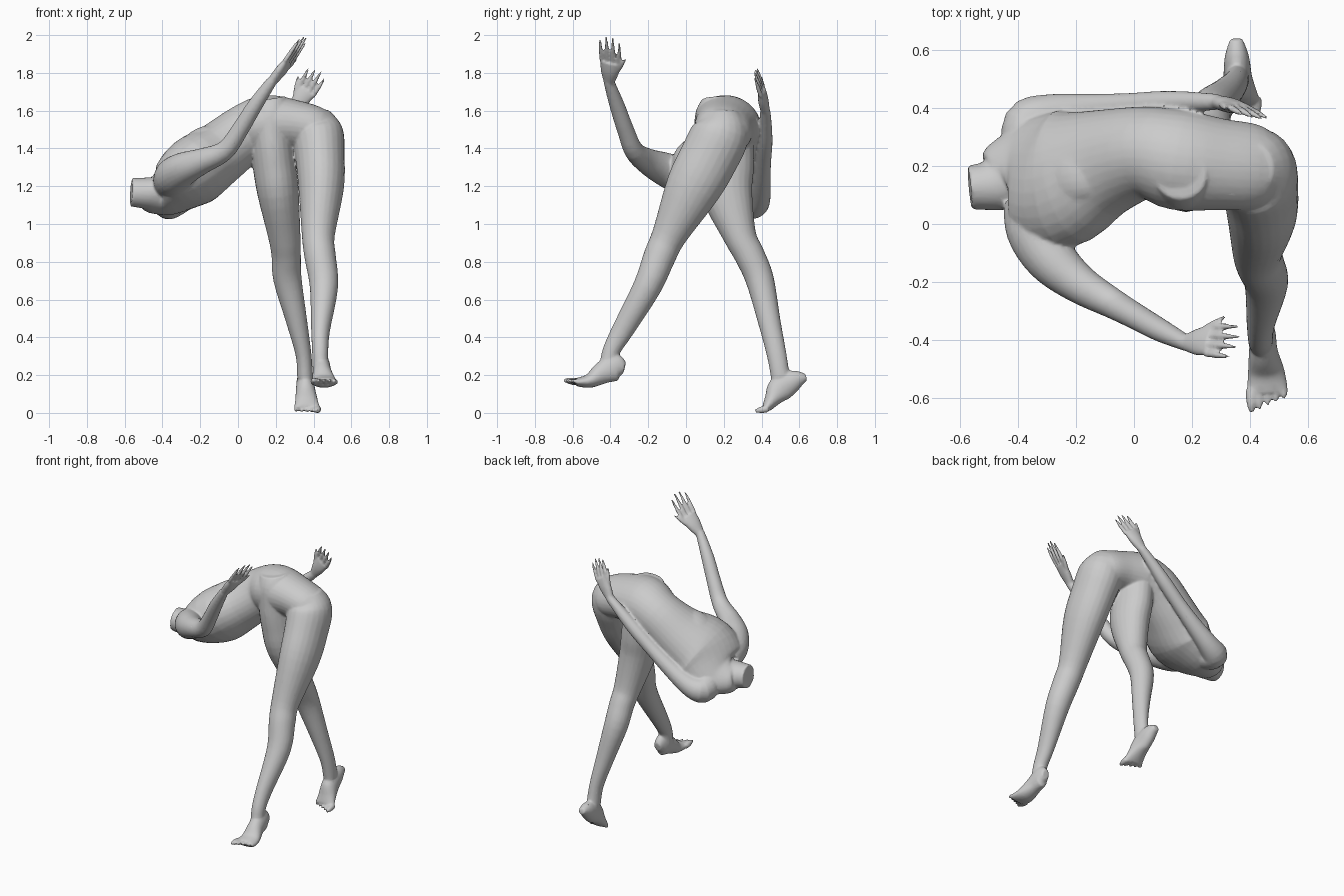
import bpy, bmesh, math
from mathutils import Vector as V

bm = bmesh.new()


def spline(a, b, c, d, t):
    return 0.5 * (2 * b + (c - a) * t + (2 * a - 5 * b + 4 * c - d) * t * t + (3 * b - a - 3 * c + d) * t ** 3)


def loft(stations, wide, sides=24, steps=4):
    """Smooth tube through (x, y, z, half width, half depth) stations."""
    pts = [(V(s[:3]), V((s[3], s[-1], 0))) for s in stations]
    rows, n = [], len(pts)
    for i in range(n - 1):
        q = [pts[min(max(i + k, 0), n - 1)] for k in (-1, 0, 1, 2)]
        for j in range(steps):
            rows.append([spline(*[p[m] for p in q], j / steps) for m in (0, 1)])
    rows.append(pts[-1])
    rings = []
    for i, (c, r) in enumerate(rows):
        tan = (rows[min(i + 1, len(rows) - 1)][0] - rows[max(i - 1, 0)][0]).normalized()
        u = V(wide)
        u = (u - tan * u.dot(tan)).normalized()
        v = tan.cross(u)
        rings.append([bm.verts.new(c + u * r.x * math.cos(a) + v * r.y * math.sin(a))
                      for a in (2 * math.pi * k / sides for k in range(sides))])
    for a, b in zip(rings, rings[1:]):
        for k in range(sides):
            bm.faces.new((a[k], a[(k + 1) % sides], b[(k + 1) % sides], b[k]))
    bm.faces.new(rings[0][::-1])
    bm.faces.new(rings[-1])


def digit(a, b, r):
    """Tapered finger or toe."""
    loft([(*a, r), (*((a + b) / 2), r * 0.95), (*b, r * 0.4)], (b - a).orthogonal(), 10, 3)


def hand(wrist, knuckle, tip, wide, half, thumb):
    w, k, t = V(wrist), V(knuckle), V(tip)
    d = (k - w).normalized()
    u = V(wide)
    u = (u - d * u.dot(d)).normalized()
    m = w.lerp(k, 0.55)
    loft([(*w, 0.028, 0.024), (*m, half * 0.9, 0.027), (*k, half, 0.019)], u, 16)
    for i, s in enumerate((-0.85, -0.28, 0.28, 0.85)):
        length = (0.85, 1.0, 1.05, 0.9)[i]
        digit(k + u * s * half - d * 0.01, k + (t - k) * length + u * s * half * 1.15, 0.0125)
    digit(m + u * thumb * half * 0.6, k + (t - k) * 0.3 + u * thumb * half * 1.55, 0.014)


def toes(ball, tip, half, big):
    b, t = V(ball), V(tip)
    for i in range(5):
        off = V(((-0.8 + 0.4 * i) * half * big, 0, 0))
        digit(b + off, t + off + V((0, 0.012 * (4 - i), 0)), (0.013, 0.013, 0.014, 0.015, 0.02)[i])


# torso: hips, waist, chest, shoulders, cut neck
loft([(0.52, .185, 1.47, .08, .07), (0.43, .195, 1.50, .145, .12), (0.30, .205, 1.53, .16, .135),
      (0.16, .22, 1.535, .175, .158), (0.04, .245, 1.49, .16, .155), (-0.10, .21, 1.385, .19, .165),
      (-0.24, .155, 1.285, .245, .178), (-0.36, .165, 1.195, .215, .13), (-0.435, .16, 1.17, .145, .10),
      (-0.485, .135, 1.175, .092, .083), (-0.565, .125, 1.18, .075, .075)], (0, 1, -0.35), 32)

# upper back swell
loft([(-.04, .21, 1.48, .07, .05), (-.16, .19, 1.455, .12, .075), (-.25, .18, 1.395, .12, .075),
      (-.34, .17, 1.295, .09, .055)], (0, 1, -0.3))

# left leg (forward) and foot
loft([(.40, .19, 1.60, .08, .09), (.42, .185, 1.50, .135, .15), (.435, .12, 1.36, .13, .155),
      (.44, .035, 1.20, .12, .145), (.425, -.09, .95, .087, .092), (.435, -.14, .84, .083, .085),
      (.455, -.205, .68, .075, .075), (.437, -.335, .45, .05, .058), (.435, -.395, .34, .043, .047),
      (.437, -.41, .25, .042, .05)], (1, 0, 0))
loft([(.447, -.325, .25, .025, .03), (.445, -.37, .255, .042, .072), (.445, -.44, .225, .05, .06),
      (.455, -.51, .182, .064, .038), (.46, -.58, .175, .072, .022)], (1, 0, 0))
toes((.46, -.57, .175), (.46, -.65, .185), .07, -1)

# right leg (back) and foot
loft([(.16, .165, 1.675, .09, .08), (.17, .17, 1.60, .108, .125), (.178, .195, 1.47, .115, .155),
      (.192, .205, 1.33, .115, .155), (.212, .215, 1.18, .11, .138), (.245, .285, .95, .086, .088),
      (.255, .335, .85, .078, .08), (.262, .39, .72, .075, .075), (.31, .44, .50, .056, .06),
      (.347, .48, .32, .042, .052), (.355, .50, .2, .042, .05)], (1, 0, 0))
loft([(.352, .637, .2, .022, .018), (.354, .575, .185, .042, .055), (.357, .50, .14, .05, .07),
      (.362, .455, .08, .06, .042), (.365, .425, .035, .07, .024)], (1, 0, 0))
toes((.365, .435, .035), (.365, .365, .022), .07, 1)

# left arm and hand (raised in front)
loft([(-.36, .08, 1.23, .09), (-.34, -.02, 1.265, .1), (-.285, -.12, 1.305, .088),
      (-.19, -.205, 1.345, .068), (-.07, -.275, 1.40, .052), (.01, -.32, 1.51, .045),
      (.09, -.365, 1.64, .040), (.18, -.41, 1.77, .028)], (0.4, 0.6, -0.6))
hand((.175, -.408, 1.76), (.265, -.40, 1.87), (.355, -.405, 2.0), (0.3, 1, -0.2), .057, 1)

# right arm and hand (swept along the back)
loft([(-.36, .26, 1.15, .09), (-.365, .345, 1.12, .085), (-.29, .38, 1.145, .067), (-.16, .395, 1.23, .053),
      (-.03, .405, 1.33, .045), (.10, .415, 1.44, .043), (.20, .42, 1.53, .035), (.29, .42, 1.61, .027)],
     (1, 0, -1.2))
hand((.285, .42, 1.605), (.365, .40, 1.72), (.425, .365, 1.825), (0.8, -0.1, -0.5), .052, -1)

bmesh.ops.recalc_face_normals(bm, faces=bm.faces)
mesh = bpy.data.meshes.new("body")
bm.to_mesh(mesh)
bm.free()
body = bpy.data.objects.new("body", mesh)
bpy.context.collection.objects.link(body)
bpy.context.view_layer.objects.active = body
body.select_set(True)

# fuse the parts into one skin
fuse = body.modifiers.new("fuse", 'REMESH')
fuse.mode = 'VOXEL'
fuse.voxel_size = 0.007
soften = body.modifiers.new("soften", 'SMOOTH')
soften.factor, soften.iterations = 0.5, 5
reduce = body.modifiers.new("reduce", 'DECIMATE')
reduce.ratio = 0.25
for m in list(body.modifiers):
    bpy.ops.object.modifier_apply(modifier=m.name)

# stand on the floor
low = min(v.co.z for v in mesh.vertices)
for v in mesh.vertices:
    v.co.z -= low
bpy.ops.object.shade_smooth_by_angle(angle=math.radians(50))
